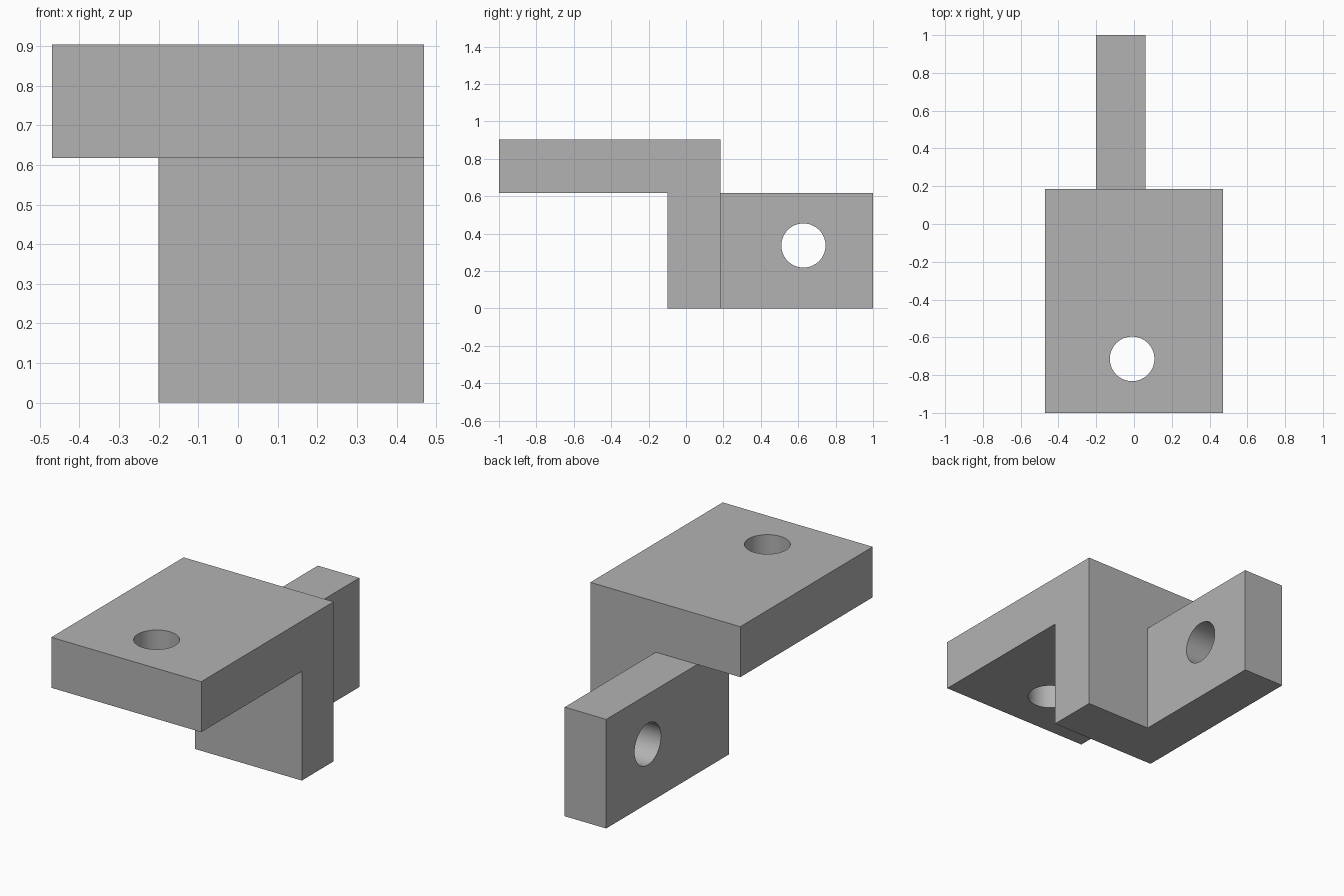
import bpy
import math
from mathutils import Vector

cube = bpy.data.objects.get("Cube")
if cube:
    bpy.data.objects.remove(cube, do_unlink=True)

grey = bpy.data.materials.new("plain_grey")
grey.use_nodes = True
colour = (0.45, 0.45, 0.45, 1)
grey.diffuse_color = colour
grey.node_tree.nodes["Principled BSDF"].inputs["Base Color"].default_value = colour


def block(name, low, high):
    """Box between two opposite corners."""
    low, high = Vector(low), Vector(high)
    bpy.ops.mesh.primitive_cube_add(size=1, location=(low + high) / 2)
    obj = bpy.context.object
    obj.name = name
    obj.scale = high - low
    bpy.ops.object.transform_apply(location=True, rotation=True, scale=True)
    obj.data.materials.append(grey)
    return obj


def drill(name, centre, rotation=(0, 0, 0)):
    """Cylinder used to bore a bolt hole."""
    bpy.ops.mesh.primitive_cylinder_add(vertices=64, radius=BORE, depth=1,
                                        location=centre, rotation=rotation)
    obj = bpy.context.object
    obj.name = name
    obj.data.materials.append(grey)
    return obj


def combine(target, tool, operation):
    """Apply a boolean and remove the tool object."""
    mod = target.modifiers.new(operation.lower(), "BOOLEAN")
    mod.operation = operation
    mod.solver = "EXACT"
    mod.object = tool
    bpy.context.view_layer.objects.active = target
    bpy.ops.object.modifier_apply(modifier=mod.name)
    bpy.data.objects.remove(tool, do_unlink=True)


BORE = 0.118
HALF = 0.47      # half width of the plate
SIDE = -0.2      # shared side of wall and fin
BACK = 0.185     # shared back of plate and wall
SHELF = 0.618    # underside of the plate

# Top plate, upright wall and rear fin, overlapping so they fuse
bracket = block("bracket", (-HALF, -1, SHELF), (HALF, BACK, 0.904))
wall = block("wall", (SIDE, -0.1, 0), (HALF, BACK, SHELF + 0.1))
fin = block("fin", (SIDE, BACK - 0.1, 0), (0.06, 1, SHELF))
combine(bracket, wall, "UNION")
combine(bracket, fin, "UNION")

# Bolt holes through the plate and the fin
plate_drill = drill("plate_drill", (-0.01, -0.714, 0.76))
fin_drill = drill("fin_drill", (-0.07, 0.628, 0.336), (0, math.pi / 2, 0))
combine(bracket, plate_drill, "DIFFERENCE")
combine(bracket, fin_drill, "DIFFERENCE")

# Smooth bores, sharp edges
bpy.ops.object.select_all(action="DESELECT")
bracket.select_set(True)
bpy.context.view_layer.objects.active = bracket
bpy.ops.object.shade_smooth_by_angle(angle=math.radians(30))
